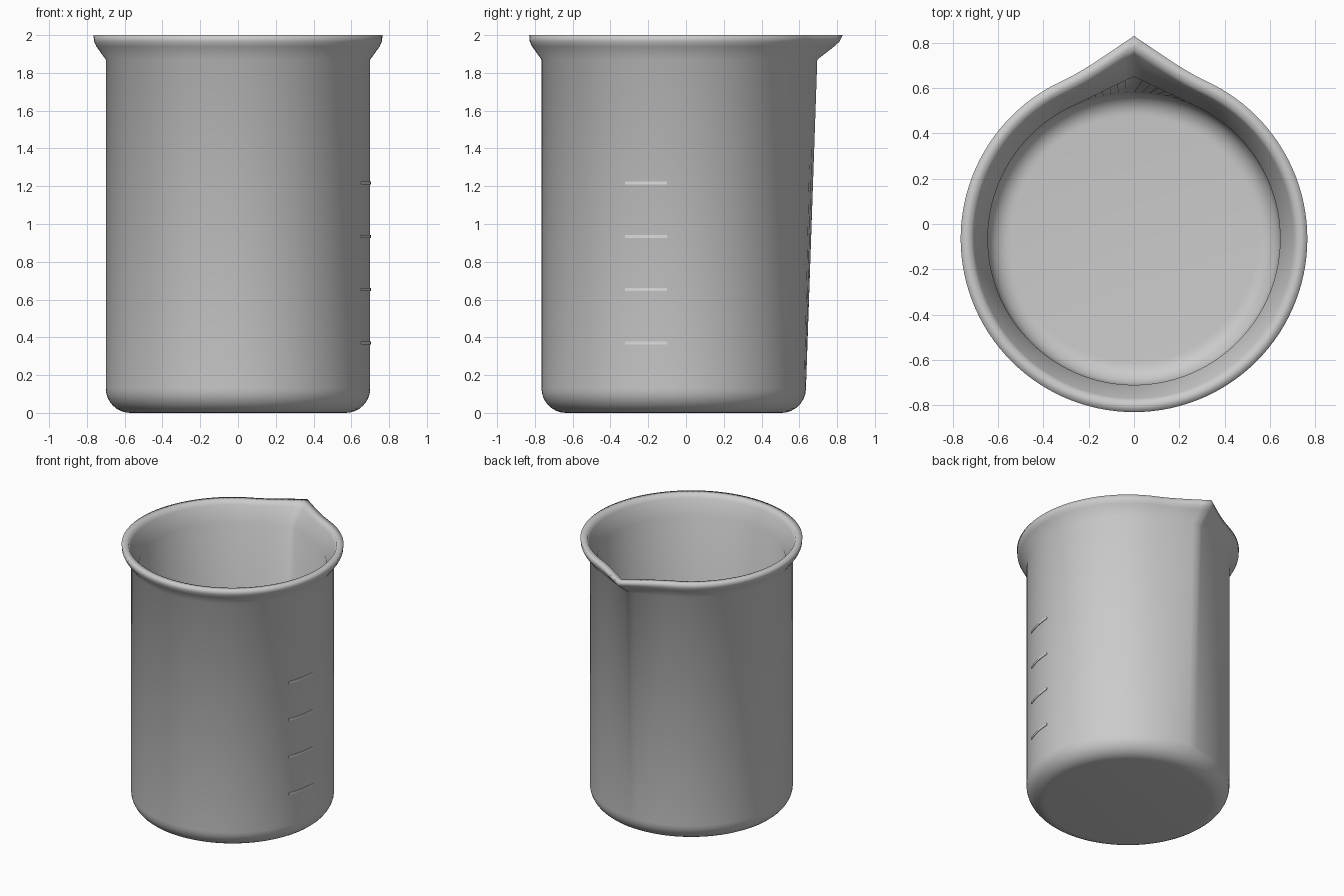
import bpy, bmesh, math

if "Cube" in bpy.data.objects:
    bpy.data.objects.remove(bpy.data.objects["Cube"])

CENTRE_Y = -0.065
SEGMENTS = 120
SPOUT_HALF_ANGLE = math.radians(25)


def material(name, grey):
    mat = bpy.data.materials.new(name)
    mat.use_nodes = True
    colour = (grey, grey, grey, 1)
    mat.diffuse_color = colour
    mat.node_tree.nodes["Principled BSDF"].inputs["Base Color"].default_value = colour
    return mat


def make_object(name, bm, mat):
    bmesh.ops.recalc_face_normals(bm, faces=bm.faces)
    mesh = bpy.data.meshes.new(name)
    bm.to_mesh(mesh)
    bm.free()
    mesh.materials.append(mat)
    obj = bpy.data.objects.new(name, mesh)
    obj.location.y = CENTRE_Y
    bpy.context.collection.objects.link(obj)
    return obj


def fillet(radius, bottom, size, steps=8):
    """Rounded corner from the floor up to a wall, as (radius, height, spout)."""
    pts = []
    for i in range(steps + 1):
        a = math.pi / 2 * i / steps
        pts.append((radius - size + size * math.sin(a),
                    bottom + size - size * math.cos(a), 0))
    return pts


def spout_bump(angle):
    """Pinched wedge, strongest at the back and fading into the round wall."""
    off = abs(angle - math.pi / 2)
    return max(0, 1 - off / SPOUT_HALF_ANGLE) ** 2


glass = material("beaker grey", 0.6)
paint = material("pale grey marking", 0.72)

# Vessel: outside up, over the rim, and down the inside
outer = fillet(0.7, 0, 0.13)
rim = [(0.7, 1.87, 0.06), (0.75, 1.94, 0.10), (0.762, 1.965, 0.115),
       (0.765, 2, 0.13), (0.718, 2, 0.12), (0.705, 1.97, 0.11),
       (0.645, 1.86, 0.07)]
inner = fillet(0.645, 0.055, 0.1)[::-1]
profile = outer + rim + inner

bm = bmesh.new()
rings = []
for radius, height, spout in profile:
    ring = []
    for i in range(SEGMENTS):
        a = 2 * math.pi * i / SEGMENTS
        r = radius + spout * spout_bump(a)
        ring.append(bm.verts.new((r * math.cos(a), r * math.sin(a), height)))
    rings.append(ring)
for low, high in zip(rings, rings[1:]):
    for i in range(SEGMENTS):
        j = (i + 1) % SEGMENTS
        bm.faces.new((low[i], low[j], high[j], high[i]))
for ring in (rings[0], rings[-1]):
    bm.faces.new(ring)
vessel = make_object("beaker_vessel", bm, glass)
for poly in vessel.data.polygons:
    poly.use_smooth = True

# Graduation bars: thin raised strips wrapped on the left side
START, END, STEPS = math.radians(-21.5), math.radians(-3), 8
for n in range(4):
    z = 0.37 + 0.282 * n
    bm = bmesh.new()
    sections = []
    for i in range(STEPS + 1):
        a = START + (END - START) * i / STEPS
        sections.append([bm.verts.new((r * math.cos(a), r * math.sin(a), z + h))
                         for r, h in ((0.696, -0.008), (0.704, -0.008),
                                      (0.704, 0.008), (0.696, 0.008))])
    for s, t in zip(sections, sections[1:]):
        for k in range(4):
            m = (k + 1) % 4
            bm.faces.new((s[k], s[m], t[m], t[k]))
    bm.faces.new(sections[0])
    bm.faces.new(sections[-1])
    make_object("graduation_bar_%d" % (n + 1), bm, paint)
